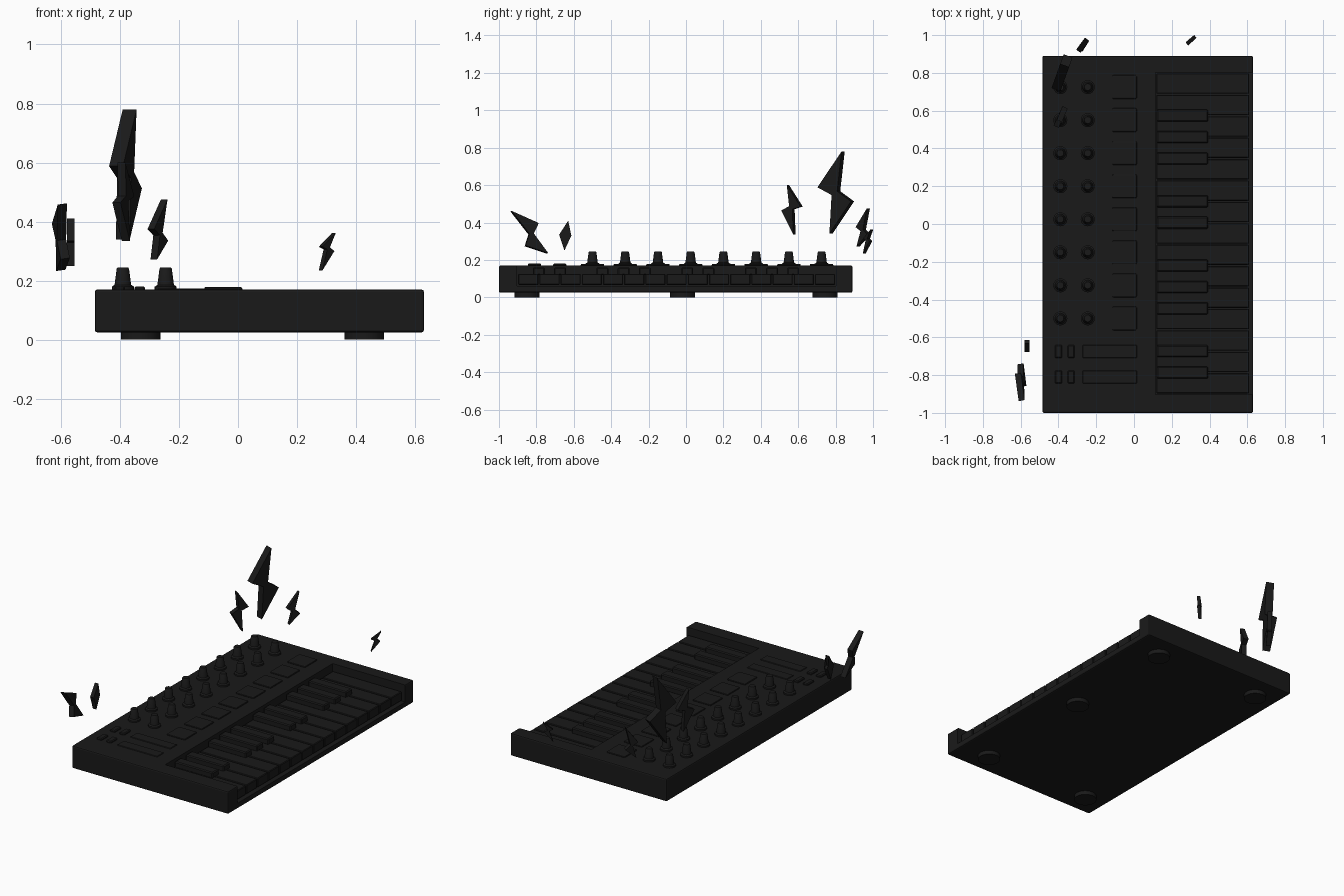
import bpy, bmesh, math
from mathutils import Vector

if "Cube" in bpy.data.objects:
    bpy.data.objects.remove(bpy.data.objects["Cube"])

black = bpy.data.materials.new("matte_black")
black.diffuse_color = (0.01, 0.01, 0.01, 1)
black.use_nodes = True
black.node_tree.nodes["Principled BSDF"].inputs["Base Color"].default_value = black.diffuse_color


def finish(name, bm, bevel=0.0, segments=1, smooth=False):
    bmesh.ops.recalc_face_normals(bm, faces=bm.faces)
    me = bpy.data.meshes.new(name)
    bm.to_mesh(me)
    bm.free()
    ob = bpy.data.objects.new(name, me)
    bpy.context.collection.objects.link(ob)
    me.materials.append(black)
    if bevel:
        m = ob.modifiers.new("bevel", 'BEVEL')
        m.width, m.segments = bevel, segments
    if smooth:
        bpy.ops.object.select_all(action='DESELECT')
        ob.select_set(True)
        bpy.context.view_layer.objects.active = ob
        bpy.ops.object.shade_smooth_by_angle(angle=math.radians(35))
    return ob


def box(name, x, y, z, bevel=0.0, segments=1):
    bm = bmesh.new()
    bmesh.ops.create_cube(bm, size=1)
    for v in bm.verts:
        v.co = [lo + (c + 0.5) * (hi - lo) for c, (lo, hi) in zip(v.co, (x, y, z))]
    return finish(name, bm, bevel, segments)


def lathe(name, x, y, profile, sides=24):
    bm = bmesh.new()
    rings = []
    for r, z in profile:
        rings.append([bm.verts.new((x + r * math.cos(i * math.tau / sides),
                                    y + r * math.sin(i * math.tau / sides), z))
                      for i in range(sides)])
    for a, b in zip(rings, rings[1:]):
        for i in range(sides):
            j = (i + 1) % sides
            bm.faces.new((a[i], a[j], b[j], b[i]))
    bm.faces.new(rings[0])
    bm.faces.new(rings[-1])
    return finish(name, bm, smooth=True)


def bolt(name, top, left, right, bottom, thick):
    # flat six-point zigzag given thickness along its plane normal
    t, l, r, b = map(Vector, (top, left, right, bottom))
    up = t - b
    outline = [t, l, l.lerp(r, 0.43) - up * 0.02, b, r, r.lerp(l, 0.43) + up * 0.05]
    n = up.cross(r - l).normalized() * thick / 2
    bm = bmesh.new()
    front = [bm.verts.new(p + n) for p in outline]
    back = [bm.verts.new(p - n) for p in outline]
    bm.faces.new(front)
    bm.faces.new(back)
    for i in range(6):
        j = (i + 1) % 6
        bm.faces.new((front[i], front[j], back[j], back[i]))
    bmesh.ops.triangulate(bm, faces=[f for f in bm.faces if len(f.verts) == 6])
    finish(name, bm)


# case with an open key bed along the playing side
case = box("case", (-0.485, 0.63), (-1.0, 0.89), (0.025, 0.17), 0.008, 2)
cutter = box("key_bed_cutter", (0.113, 0.8), (-0.903, 0.803), (0.06, 0.3))
cutter.hide_render = True
cutter.hide_viewport = True
cutter.display_type = 'WIRE'
cut = case.modifiers.new("key_bed", 'BOOLEAN')
cut.object, cut.operation, cut.solver = cutter, 'DIFFERENCE', 'EXACT'

# two octaves of white keys plus the top note
pitch = 1.7 / 15
for i in range(15):
    y = -0.9 + i * pitch
    box(f"white_key_{i}", (0.118, 0.61), (y + 0.003, y + pitch - 0.003), (0.066, 0.125), 0.004)

# black keys
for i in (1, 2, 4, 5, 6, 8, 9, 11, 12, 13):
    y = -0.9 + i * pitch
    box(f"black_key_{i}", (0.12, 0.392), (y - 0.032, y + 0.032), (0.12, 0.16), 0.006)

# knobs and pads, eight rows
knob = [(0.037, 0.168), (0.037, 0.18), (0.028, 0.186), (0.021, 0.24), (0.018, 0.245)]
for i in range(8):
    y = 0.725 - i * 0.175
    for x in (-0.39, -0.245):
        lathe("knob", x, y, knob)
    box("pad", (-0.115, 0.015), (y - 0.063, y + 0.063), (0.165, 0.179), 0.008, 2)

# buttons and touch strips
for y in (-0.675, -0.81):
    for x in (-0.4, -0.333):
        box("button", (x - 0.018, x + 0.018), (y - 0.035, y + 0.035), (0.165, 0.181), 0.005)
    box("touch_strip", (-0.272, 0.015), (y - 0.035, y + 0.035), (0.165, 0.174), 0.003)

# round feet
for x, y in ((-0.33, -0.85), (-0.33, 0.743), (0.428, -0.85), (0.428, -0.018), (0.428, 0.743)):
    lathe("foot", x, y, [(0.067, 0.0), (0.067, 0.03)], 32)

# floating lightning bolts
bolt("bolt_large", (-.367, .84, .78), (-.413, .711, .588), (-.349, .89, .513), (-.39, .775, .34), .05)
bolt("bolt_medium", (-.395, .545, .6), (-.365, .618, .485), (-.412, .515, .465), (-.38, .58, .335), .03)
bolt("bolt_back", (-.25, .975, .475), (-.295, .915, .375), (-.248, .978, .335), (-.285, .92, .272), .028)
bolt("bolt_back_small", (.325, .993, .362), (.28, .955, .315), (.32, .988, .3), (.28, .953, .235), .02)
bolt("bolt_side", (-.595, -.935, .46), (-.615, -.79, .395), (-.585, -.86, .275), (-.6, -.74, .235), .032)
bolt("bolt_side_small", (-.567, -.63, .41), (-.567, -.678, .335), (-.567, -.613, .33), (-.567, -.65, .25), .025)
